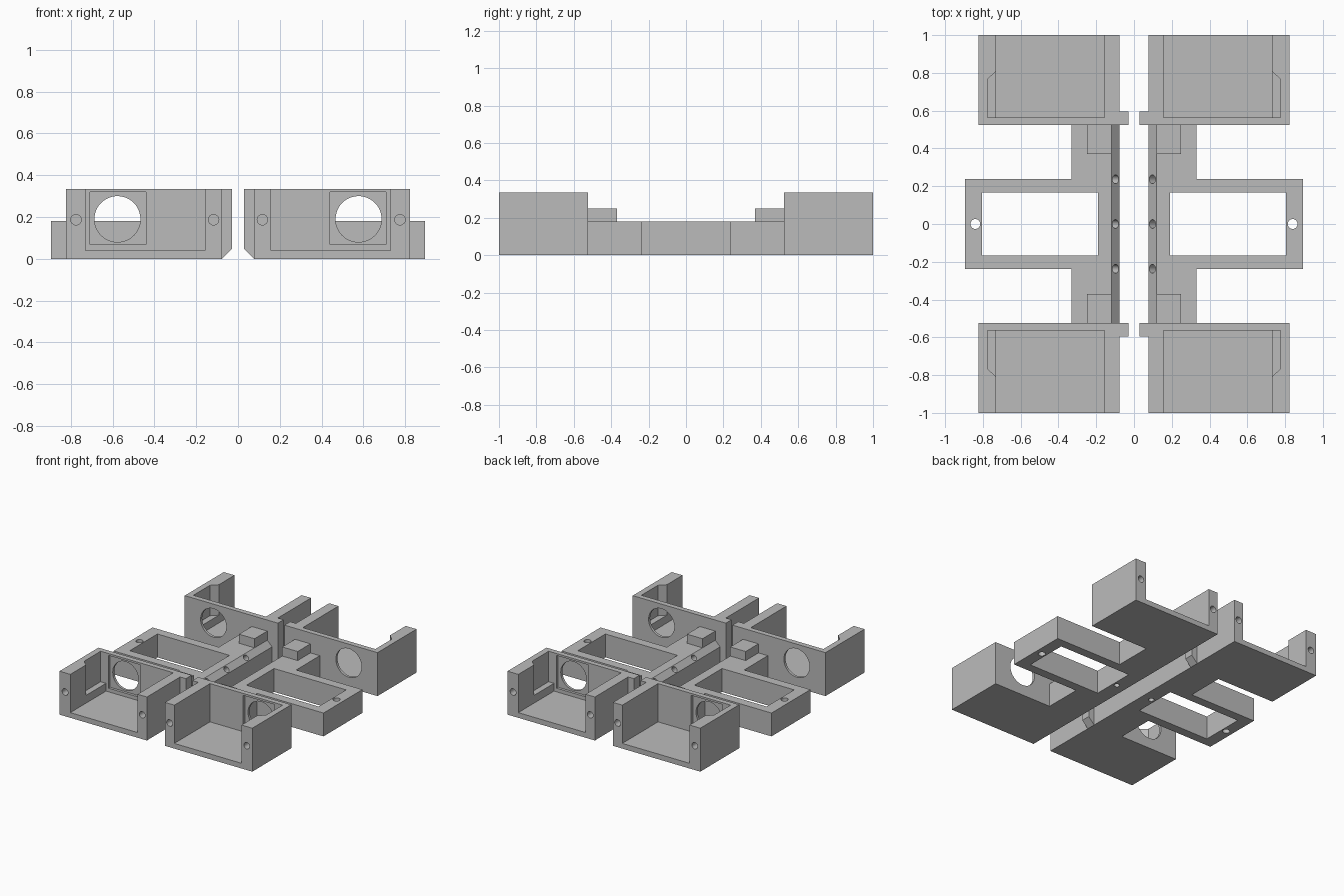
import bpy, bmesh, math
from mathutils import Vector, Matrix

cube = bpy.data.objects.get("Cube")
if cube:
    bpy.data.objects.remove(cube)

grey = bpy.data.materials.new("plain_grey")
grey.use_nodes = True
colour = (0.5, 0.5, 0.5, 1)
grey.diffuse_color = colour
grey.node_tree.nodes["Principled BSDF"].inputs["Base Color"].default_value = colour


def add_object(name, bm):
    bmesh.ops.recalc_face_normals(bm, faces=bm.faces)
    mesh = bpy.data.meshes.new(name)
    bm.to_mesh(mesh)
    bm.free()
    mesh.materials.append(grey)
    obj = bpy.data.objects.new(name, mesh)
    bpy.context.scene.collection.objects.link(obj)
    return obj


def prism(name, outline, low, high, plane="xy"):
    """Extrude an outline in the xy or xz plane along the remaining axis."""
    bm = bmesh.new()
    place = (lambda a, b, c: (a, b, c)) if plane == "xy" else (lambda a, b, c: (a, c, b))
    face = bm.faces.new([bm.verts.new(place(a, b, low)) for a, b in outline])
    top = bmesh.ops.extrude_face_region(bm, geom=[face])["geom"]
    shift = Vector(place(0, 0, high - low))
    bmesh.ops.translate(bm, vec=shift, verts=[v for v in top if isinstance(v, bmesh.types.BMVert)])
    return add_object(name, bm)


def box(name, x, y, z):
    return prism(name, [(x[0], y[0]), (x[1], y[0]), (x[1], y[1]), (x[0], y[1])], *z)


def rod(name, start, direction, radius, length, sides=32):
    """Cylinder from a start point along a direction."""
    d = Vector(direction).normalized()
    bm = bmesh.new()
    spin = Vector((0, 0, 1)).rotation_difference(d).to_matrix().to_4x4()
    bmesh.ops.create_cone(bm, cap_ends=True, segments=sides, radius1=radius, radius2=radius, depth=length,
                          matrix=Matrix.Translation(Vector(start) + d * length / 2) @ spin)
    return add_object(name, bm)


def cut(obj, cutters):
    """Subtract the cutters, bake the result and remove them."""
    for c in cutters:
        c.hide_render = True
        mod = obj.modifiers.new("cut", "BOOLEAN")
        mod.operation = "DIFFERENCE"
        mod.solver = "EXACT"
        mod.object = c
    bpy.context.view_layer.update()
    graph = bpy.context.evaluated_depsgraph_get()
    mesh = bpy.data.meshes.new_from_object(obj.evaluated_get(graph))
    obj.modifiers.clear()
    obj.data = mesh
    for c in cutters:
        bpy.data.objects.remove(c)


def mirrored(obj, name, sx, sy):
    """Copy a part across the x and/or y axis."""
    mesh = obj.data.copy()
    mesh.transform(Matrix.Diagonal((sx, sy, 1, 1)))
    if sx * sy < 0:
        mesh.flip_normals()
    copy = bpy.data.objects.new(name, mesh)
    bpy.context.scene.collection.objects.link(copy)
    return copy


# Open end tray with a round window, side recess and screw holes
HEIGHT, INNER, OUTER, NEAR, FAR = 0.335, 0.077, 0.822, 0.525, 1.0
tray = box("tray_back_left", (INNER, OUTER), (NEAR, FAR), (0, HEIGHT))
cutters = [
    box("cavity", (0.157, 0.73), (0.565, 1.1), (0.04, 0.5)),
    prism("side_recess", [(0.7, 0.565), (0.776, 0.565), (0.776, 0.765), (0.73, 0.81), (0.7, 0.81)], 0.1, 0.5),
    box("square_pocket", (0.44, 0.708), (0.545, 0.6), (0.068, 0.32)),
    rod("round_window", (0.577, 0.4, 0.19), (0, 1, 0), 0.11, 0.3, 48),
]
for x in (0.117, 0.775):
    cutters.append(rod("screw_hole", (x, 1.05, 0.187), (0, -1, 0), 0.025, 0.15))
cut(tray, cutters)

# Bevelled tab beside the centre gap
tab = prism("tab_back_left", [(0.028, HEIGHT), (0.028, 0.05), (INNER, 0), (INNER, HEIGHT)],
            NEAR, 0.595, "xz")

# Raised block on the deck
block = box("block_back_left", (0.118, 0.25), (0.37, NEAR), (0.18, 0.25))

# Middle deck with a side arm, bevelled along the centre gap
DECK = 0.18
half = [(0.33, NEAR), (0.33, 0.237), (0.895, 0.237)]
outline = [(INNER, NEAR)] + half + [(x, -y) for x, y in reversed(half)] + [(INNER, -NEAR)]
deck = prism("deck_left", outline, 0, DECK)
cutters = [
    box("arm_window", (0.19, 0.805), (-0.168, 0.168), (-0.1, 0.3)),
    rod("arm_hole", (0.84, 0, -0.1), (0, 0, 1), 0.026, 0.4),
    prism("edge_bevel", [(0.057, 0.119), (0.138, 0.2), (0.057, 0.2)], -0.6, 0.6, "xz"),
    rod("under_hole", (0.157, 0, -0.05), (0, 0, 1), 0.02, 0.1),
]
for y in (-0.237, 0, 0.237):
    cutters.append(rod("slanted_hole", (0.068, y, 0.189), (1, 0, -1), 0.023, 0.13))
cut(deck, cutters)

# Repeat the parts on the other sides
parts = [tray, tab, block]
for part in parts:
    kind = part.name.split("_")[0]
    for side, sx in (("left", 1), ("right", -1)):
        for end, sy in (("back", 1), ("front", -1)):
            if (sx, sy) != (1, 1):
                parts_copy = mirrored(part, f"{kind}_{end}_{side}", sx, sy)
mirrored(deck, "deck_right", -1, 1)

# Smooth only the round holes
for obj in bpy.context.scene.objects:
    obj.select_set(obj.type == "MESH")
bpy.context.view_layer.objects.active = deck
bpy.ops.object.shade_smooth_by_angle(angle=math.radians(30))
